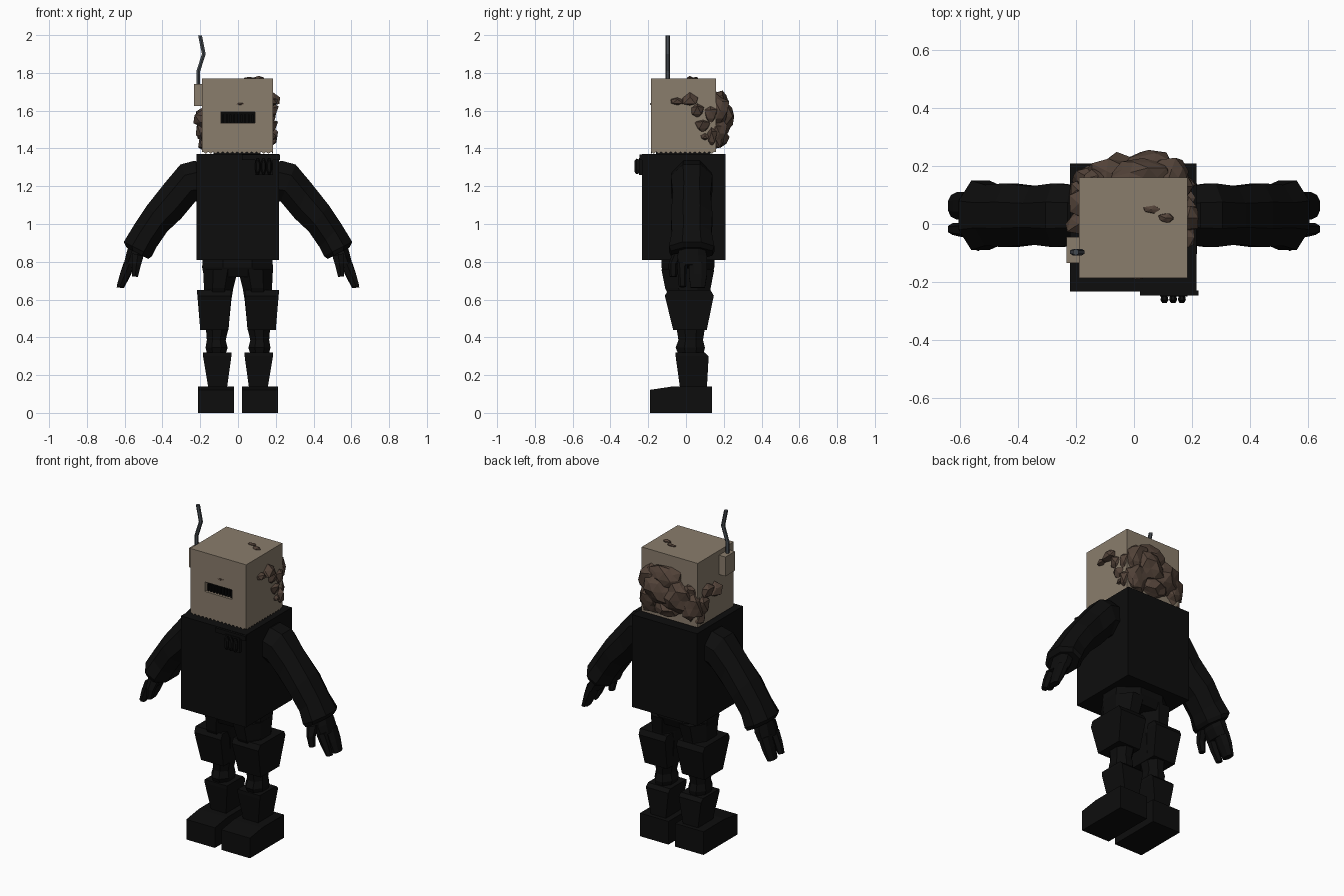
import bpy, bmesh, math, random
from mathutils import Vector

random.seed(7)


def material(name, rgb):
    m = bpy.data.materials.new(name)
    m.diffuse_color = (*rgb, 1)
    return m


BLACK = material("black cloth", (0.004, 0.004, 0.004))
DARK = material("slot black", (0.002, 0.002, 0.002))
CARD = material("tan card", (0.255, 0.205, 0.15))
BROWN = material("brown foam", (0.085, 0.055, 0.04))
STEEL = material("grey steel", (0.06, 0.07, 0.08))


def finish(name, bm, mat):
    bmesh.ops.recalc_face_normals(bm, faces=bm.faces)
    mesh = bpy.data.meshes.new(name)
    bm.to_mesh(mesh)
    bm.free()
    mesh.materials.append(mat)
    ob = bpy.data.objects.new(name, mesh)
    bpy.context.collection.objects.link(ob)
    return ob


def box(name, lo, hi, mat):
    bm = bmesh.new()
    bmesh.ops.create_cube(bm, size=1)
    for v in bm.verts:
        v.co = [(a + b) / 2 + c * (b - a) for a, b, c in zip(lo, hi, v.co)]
    return finish(name, bm, mat)


def loft(name, sections, mat, n=8):
    """Skin a tube through rings given as (centre, half width vector, half depth vector)."""
    bm = bmesh.new()
    rings = []
    for c, u, v in sections:
        ring = []
        for i in range(n):
            a = math.tau * (i + 0.5) / n
            k = 1 / math.cos(math.pi / n)
            ring.append(bm.verts.new(Vector(c) + Vector(u) * math.cos(a) * k + Vector(v) * math.sin(a) * k))
        rings.append(ring)
    for a, b in zip(rings, rings[1:]):
        for i in range(n):
            j = (i + 1) % n
            bm.faces.new((a[i], a[j], b[j], b[i]))
    bm.faces.new(rings[0])
    bm.faces.new(rings[-1])
    return finish(name, bm, mat)


def upright(name, rows, side, n=8):
    """Limb part from rows of (z, x0, x1, y0, y1)."""
    loft(name, [((side * (a + b) / 2, (c + d) / 2, z), ((b - a) / 2, 0, 0), (0, (d - c) / 2, 0))
                for z, a, b, c, d in rows], BLACK, n)


def slanted(name, rows, side, n=8):
    """Limb part from rows of (outer x, outer z, inner x, inner z, y0, y1)."""
    loft(name, [((side * (a + c) / 2, (e + f) / 2, (b + d) / 2),
                 (side * (a - c) / 2, 0, (b - d) / 2), (0, (f - e) / 2, 0))
                for a, b, c, d, e, f in rows], BLACK, n)


def chunk(name, c, r, detail=2, rough=0.2):
    """Jagged lump of torn foam."""
    bm = bmesh.new()
    bmesh.ops.create_icosphere(bm, subdivisions=detail, radius=1)
    for v in bm.verts:
        k = 1 + random.uniform(-rough, rough)
        v.co = [a + b * x * k for a, b, x in zip(c, r, v.co)]
    return finish(name, bm, BROWN)


# Box torso, neck and hips
box("torso", (-0.22, -0.232, 0.81), (0.216, 0.208, 1.37), BLACK)
box("neck", (-0.13, -0.16, 1.36), (0.12, 0.13, 1.40), BLACK)
upright("hips", [(0.72, -0.18, 0.18, -0.11, 0.13), (0.77, -0.19, 0.185, -0.13, 0.15),
                 (0.84, -0.185, 0.18, -0.13, 0.15)], 1)

# Chest strap and pouch with knobs
box("chest_strap", (0.02, -0.246, 1.34), (0.222, -0.23, 1.368), BLACK)
box("chest_pouch", (0.09, -0.25, 1.26), (0.185, -0.23, 1.35), BLACK)
for i in range(3):
    x = 0.105 + i * 0.03
    loft("pouch_knob", [((x, -0.245, 1.305), (0.01, 0, 0), (0, 0, 0.035)),
                        ((x, -0.262, 1.305), (0.014, 0, 0), (0, 0, 0.042)),
                        ((x, -0.272, 1.305), (0.008, 0, 0), (0, 0, 0.03))], BLACK)

for s in (-1, 1):
    # Arms
    slanted("sleeve", [(0.15, 1.30, 0.15, 1.10, -0.05, 0.11), (0.23, 1.335, 0.20, 1.12, -0.075, 0.135),
                       (0.305, 1.315, 0.225, 1.12, -0.08, 0.14), (0.385, 1.22, 0.30, 1.03, -0.07, 0.13),
                       (0.48, 1.10, 0.375, 0.96, -0.08, 0.14), (0.55, 0.995, 0.43, 0.88, -0.075, 0.135),
                       (0.605, 0.905, 0.455, 0.83, -0.09, 0.15), (0.59, 0.875, 0.475, 0.815, -0.08, 0.14)], s)
    # Hands
    slanted("palm", [(0.575, 0.90, 0.50, 0.86, -0.03, 0.10), (0.592, 0.84, 0.515, 0.81, -0.045, 0.11),
                     (0.606, 0.785, 0.545, 0.765, -0.04, 0.11)], s)
    slanted("fingers", [(0.604, 0.80, 0.545, 0.78, 0.015, 0.11), (0.625, 0.735, 0.575, 0.715, 0.015, 0.11),
                        (0.642, 0.665, 0.605, 0.66, 0.025, 0.10)], s)
    slanted("index_finger", [(0.60, 0.80, 0.55, 0.78, -0.045, 0.005), (0.625, 0.735, 0.58, 0.715, -0.04, 0.0),
                             (0.642, 0.672, 0.61, 0.665, -0.035, 0.0)], s, 6)
    slanted("thumb", [(0.56, 0.845, 0.50, 0.83, -0.07, -0.01), (0.56, 0.79, 0.515, 0.78, -0.09, -0.045),
                      (0.56, 0.722, 0.53, 0.72, -0.085, -0.05)], s, 6)
    # Legs
    upright("thigh", [(0.30, 0.07, 0.16, -0.035, 0.09), (0.345, 0.055, 0.172, -0.055, 0.10),
                      (0.385, 0.065, 0.165, -0.04, 0.09), (0.45, 0.05, 0.17, -0.05, 0.10),
                      (0.60, 0.035, 0.18, -0.08, 0.12), (0.66, 0.025, 0.18, -0.11, 0.13),
                      (0.76, 0.0, 0.185, -0.13, 0.15)], s)
    upright("thigh_guard", [(0.44, 0.05, 0.20, -0.068, 0.11), (0.62, 0.037, 0.215, -0.112, 0.147),
                            (0.65, 0.037, 0.218, -0.095, 0.13)], s, 4)
    upright("shin_guard", [(0.12, 0.06, 0.155, -0.03, 0.11), (0.30, 0.035, 0.185, -0.055, 0.12),
                           (0.32, 0.035, 0.185, -0.055, 0.10)], s, 4)
    # Boots with a sloping toe
    boot = box("boot", (min(s * 0.022, s * 0.213), -0.19, 0), (max(s * 0.022, s * 0.213), 0.137, 0.14), BLACK)
    bm = bmesh.new()
    bm.from_mesh(boot.data)
    bmesh.ops.bisect_plane(bm, geom=bm.verts[:] + bm.edges[:] + bm.faces[:],
                           plane_co=(0, -0.07, 0), plane_no=(0, 1, 0))
    for v in bm.verts:
        if v.co.y < -0.15 and v.co.z > 0.1:
            v.co.z = 0.122
    bm.to_mesh(boot.data)
    bm.free()

# Box head with a cut mouth slot
head = box("head", (-0.19, -0.186, 1.38), (0.185, 0.16, 1.77), CARD)
cutter = box("slot_cutter", (-0.092, -0.25, 1.535), (0.09, -0.155, 1.593), CARD)
cutter.hide_render = True
cutter.hide_viewport = True
cut = head.modifiers.new("slot", 'BOOLEAN')
cut.operation = 'DIFFERENCE'
cut.solver = 'EXACT'
cut.object = cutter
box("slot_back", (-0.091, -0.159, 1.536), (0.089, -0.152, 1.592), DARK)
for i in range(9):
    x = -0.078 + i * 0.0193
    box("slot_bar", (x - 0.005, -0.176, 1.537), (x + 0.005, -0.157, 1.58), DARK)

# Torn lower edge of the head
for i in range(14):
    t = -0.17 + i * 0.0255
    for c, u, v in (((t, -0.183, 1.38), (0.01, 0, 0), (0, 0.003, 0)),
                    ((0.182, t, 1.38), (0, 0.01, 0), (0.003, 0, 0))):
        if c[1] < 0.15:
            loft("torn_edge", [(c, u, v), ((c[0], c[1], 1.372), Vector(u) * 0.1, v)], CARD, 4)

# Antenna box and bent antenna
box("antenna_box", (-0.233, -0.135, 1.625), (-0.188, -0.045, 1.742), CARD)
path = [(-0.21, 1.72), (-0.21, 1.81), (-0.181, 1.90), (-0.201, 1.998)]
loft("antenna", [((x, -0.097, z), (0.01, 0, 0), (0, 0.01, 0)) for x, z in path], STEEL, 6)

# Torn foam bulging from the back of the head
for c, r in (((0.05, 0.17, 1.57), (0.10, 0.09, 0.10)), ((-0.06, 0.165, 1.54), (0.10, 0.07, 0.10)),
             ((0.12, 0.16, 1.60), (0.075, 0.07, 0.095)), ((0.12, 0.16, 1.48), (0.075, 0.06, 0.08)),
             ((0.03, 0.16, 1.64), (0.11, 0.06, 0.07)), ((-0.14, 0.15, 1.50), (0.07, 0.055, 0.09)),
             ((0.0, 0.16, 1.46), (0.09, 0.06, 0.06)), ((-0.13, 0.15, 1.58), (0.05, 0.04, 0.05))):
    chunk("back_foam", c, r)

# Foam on the sides
for c, r in (((0.18, -0.045, 1.65), (0.03, 0.04, 0.022)), ((0.185, 0.02, 1.655), (0.04, 0.055, 0.035)),
             ((0.18, 0.06, 1.60), (0.035, 0.045, 0.045)), ((0.18, 0.09, 1.52), (0.03, 0.045, 0.04)),
             ((0.175, 0.13, 1.58), (0.03, 0.035, 0.05)), ((0.175, 0.135, 1.46), (0.035, 0.03, 0.055)),
             ((0.178, 0.10, 1.46), (0.03, 0.03, 0.02)),
             ((-0.19, 0.0, 1.555), (0.055, 0.05, 0.05)), ((-0.19, 0.07, 1.57), (0.04, 0.05, 0.05)),
             ((-0.185, 0.11, 1.50), (0.04, 0.05, 0.06)), ((-0.18, 0.13, 1.43), (0.03, 0.04, 0.045))):
    chunk("side_foam", c, r, 1, 0.25)

# Small tears on the top and the face
chunk("top_tear", (0.11, 0.02, 1.768), (0.03, 0.018, 0.016), 1)
chunk("top_tear", (0.06, 0.05, 1.768), (0.034, 0.014, 0.012), 1).rotation_euler = (0, 0, 0)
chunk("face_tear", (0.012, -0.186, 1.636), (0.022, 0.005, 0.006), 1)
